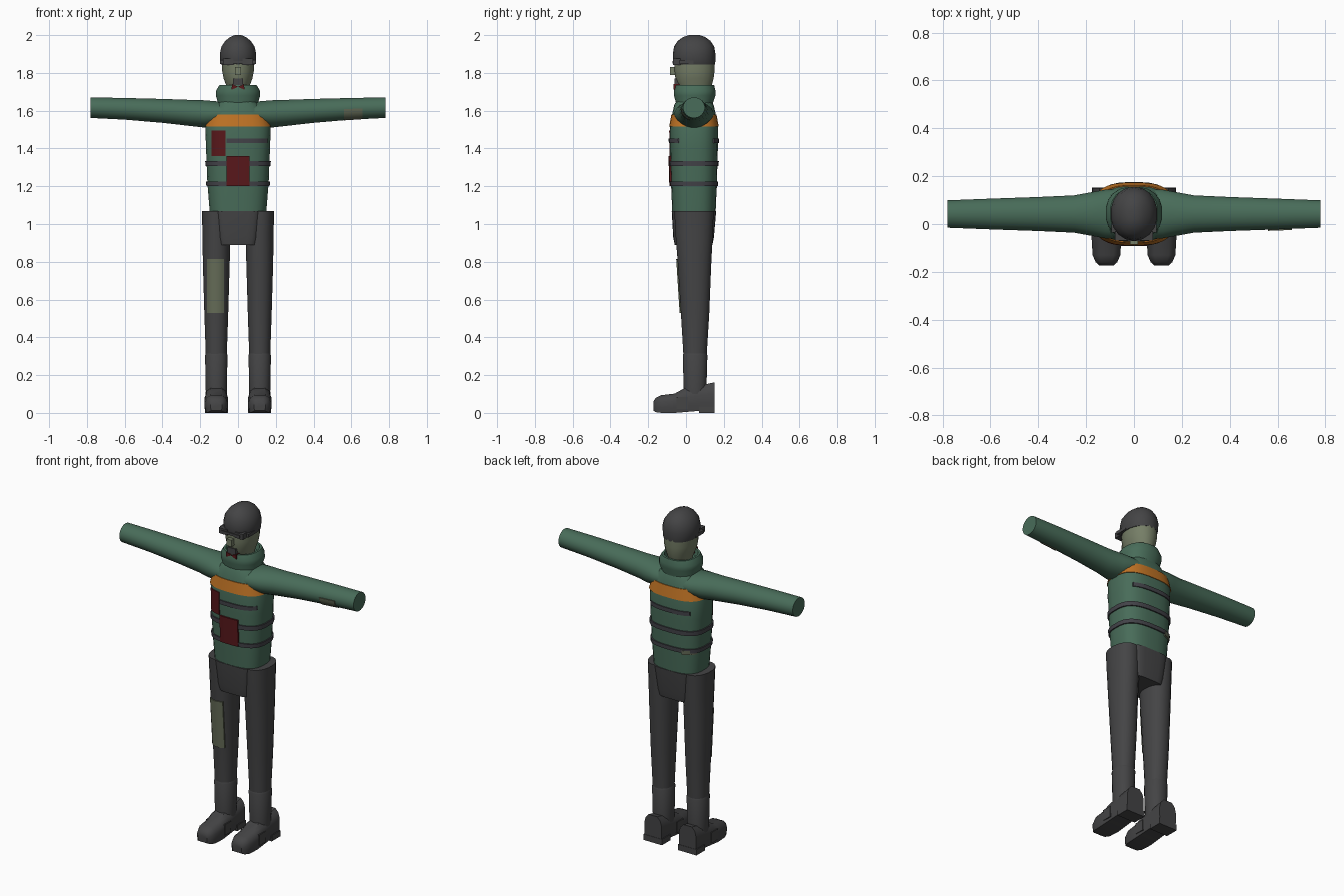
import bpy, bmesh, math

if "Cube" in bpy.data.objects:
    bpy.data.objects.remove(bpy.data.objects["Cube"])

def material(name, rgb):
    m = bpy.data.materials.new(name)
    m.diffuse_color = (*rgb, 1)
    m.use_nodes = True
    m.node_tree.nodes["Principled BSDF"].inputs["Base Color"].default_value = m.diffuse_color
    return m

GREEN = material("jacket green", (0.065, 0.15, 0.1))
GREY = material("dark grey", (0.058, 0.058, 0.06))
ORANGE = material("orange band", (0.52, 0.17, 0.018))
RED = material("dark red", (0.1, 0.009, 0.011))
FACE = material("pale olive", (0.18, 0.21, 0.135))
PATCH = material("patch olive", (0.135, 0.155, 0.1))
STRAP = material("strap grey", (0.055, 0.055, 0.065))
CY = 0.042  # body centre line in depth

def finish(name, bm, mat, angle=40):
    bmesh.ops.recalc_face_normals(bm, faces=bm.faces)
    me = bpy.data.meshes.new(name)
    bm.to_mesh(me)
    bm.free()
    me.materials.append(mat)
    ob = bpy.data.objects.new(name, me)
    bpy.context.collection.objects.link(ob)
    bpy.ops.object.select_all(action='DESELECT')
    ob.select_set(True)
    bpy.context.view_layer.objects.active = ob
    bpy.ops.object.shade_smooth_by_angle(angle=math.radians(angle))
    return ob

def skin(name, rings, mat, angle=40, cap=True):
    """Bridge closed rings of points into a tube."""
    bm = bmesh.new()
    vs = [[bm.verts.new(p) for p in r] for r in rings]
    n = len(vs[0])
    for a, b in zip(vs, vs[1:]):
        for i in range(n):
            j = (i + 1) % n
            bm.faces.new((a[i], a[j], b[j], b[i]))
    if cap:
        bm.faces.new(vs[0])
        bm.faces.new(vs[-1])
    return finish(name, bm, mat, angle)

def oval(hu, hv, e, segs):
    """Superellipse outline; e = 2 is a plain ellipse."""
    pts = []
    for i in range(segs):
        t = 2 * math.pi * (i + 0.5) / segs
        c, s = math.cos(t), math.sin(t)
        pts.append((hu * math.copysign(abs(c) ** (2 / e), c),
                    hv * math.copysign(abs(s) ** (2 / e), s)))
    return pts

def column(name, secs, mat, e=2, segs=20, angle=40):
    """Upright tube; each section is z, centre x, centre y, half x, half y."""
    return skin(name, [[(cx + u, cy + v, z) for u, v in oval(hx, hy, e, segs)]
                       for z, cx, cy, hx, hy in secs], mat, angle)

def box(name, x, y, z, mat):
    ring = [(x[0], y[0]), (x[1], y[0]), (x[1], y[1]), (x[0], y[1])]
    return skin(name, [[(a, b, h) for a, b in ring] for h in z], mat, 20)

# Torso outline, shared by the jacket, band, straps and pockets
BODY = [(1.06, .150, .115), (1.22, .163, .122), (1.40, .170, .127),
        (1.515, .174, .128), (1.58, .155, .116), (1.63, .115, .105), (1.655, .09, .09)]
EXP = 2.8

def body_at(z):
    for (z0, a0, b0), (z1, a1, b1) in zip(BODY, BODY[1:]):
        if z <= z1:
            f = (z - z0) / (z1 - z0)
            return a0 + f * (a1 - a0), b0 + f * (b1 - b0)

def body_band(name, z0, z1, off, mat):
    secs = []
    for z, o in ((z0, -.004), (z0, off), (z1, off), (z1, -.004)):
        a, b = body_at(z)
        secs.append((z, 0, CY, a + o, b + o))
    return column(name, secs, mat, EXP, 28)

def body_plate(name, x0, x1, z0, z1, mat, side=-1, off=.006):
    """Thin plate wrapped on the front (-1) or back (1) of the torso."""
    rings = []
    for i in range(9):
        x = x0 + (x1 - x0) * i / 8
        ring = []
        for z, o in ((z0, -.004), (z0, off), (z1, off), (z1, -.004)):
            a, b = body_at(z)
            y = (b * max(0, 1 - abs(x / a) ** EXP) ** (1 / EXP)) + o
            ring.append((x, CY + side * y, z))
        rings.append(ring)
    return skin(name, rings, mat)

column("jacket_torso", [(z, 0, CY, a, b) for z, a, b in BODY], GREEN, EXP, 28)
body_band("chest_band", 1.515, 1.58, .004, ORANGE)
body_band("middle_strap", 1.307, 1.333, .007, STRAP)
body_band("lower_strap", 1.2, 1.224, .007, STRAP)
body_plate("upper_front_strap", -.06, .155, 1.428, 1.452, STRAP)
body_plate("upper_back_strap", -.13, .13, 1.428, 1.452, STRAP, 1)
body_plate("chest_pocket", -.14, -.065, 1.36, 1.495, RED)
body_plate("belly_pocket", -.06, .06, 1.2, 1.36, RED, off=.009)
body_plate("back_patch", -.15, -.085, 1.19, 1.215, PATCH, 1, .009)

# Collar with an inner lip
column("collar", [(1.60, 0, .045, .115, .098), (1.645, 0, .045, .108, .1),
                  (1.68, 0, .046, .119, .111), (1.705, 0, .046, .118, .111),
                  (1.735, 0, .046, .1, .104), (1.735, 0, .046, .088, .092),
                  (1.70, 0, .046, .08, .085)], GREEN, 2.3, 20)

# Head and helmet
column("head", [(1.68, 0, .05, .05, .065), (1.725, 0, .047, .06, .088),
                (1.77, 0, .045, .077, .102), (1.81, 0, .045, .085, .107),
                (1.86, 0, .045, .086, .108)], FACE, 2.1, 20)
column("helmet", [(1.845, 0, .045, .09, .108), (1.86, 0, .043, .095, .112),
                  (1.90, 0, .043, .098, .113), (1.94, 0, .043, .089, .106),
                  (1.97, 0, .043, .068, .086), (1.99, 0, .043, .042, .058),
                  (2.0, 0, .043, .018, .028)], GREY, 2.1, 18)
box("nose", (-.016, .016), (-.085, -.03), (1.79, 1.83), FACE)
box("goggle_bridge", (-.06, .06), (-.072, -.04), (1.85, 1.864), GREY)
box("beard", (-.026, .026), (-.062, -.02), (1.735, 1.77), GREY)
for s in (-1, 1):
    box("goggle_lens", sorted((s * .025, s * .08)), (-.068, -.03), (1.842, 1.875), GREY)
    box("goggle_arm", sorted((s * .07, s * .094)), (-.035, .04), (1.848, 1.868), GREY)
    # Neckerchief ends
    skin("neckerchief", [[(0, y, 1.728), (s * .032, y, 1.74), (s * .034, y, 1.712),
                          (s * .012, y, 1.72)] for y in (-.066, -.03)], RED, 20)

# Arms: x, centre z, half depth, half height
ARM = [(.03, 1.585, .108, .055), (.12, 1.583, .103, .068), (.18, 1.583, .092, .073),
       (.25, 1.588, .079, .070), (.40, 1.599, .072, .064), (.60, 1.61, .065, .058),
       (.78, 1.616, .058, .055)]
for s in (-1, 1):
    skin("sleeve", [[(s * x, CY + u, cz + v) for u, v in oval(hy, hz, 2, 20)]
                    for x, cz, hy, hz in ARM], GREEN)

# Sleeve patch wrapped on the lower front of one arm
rings = []
for x, cz, hy, hz in ((.56, 1.608, .0665, .0592), (.66, 1.6125, .0628, .057)):
    ring = []
    for o, degs in ((.004, range(180, 251, 14)), (-.004, range(250, 179, -14))):
        for d in degs:
            t = math.radians(d)
            ring.append((x, CY + (hy + o) * math.cos(t), cz + (hz + o) * math.sin(t)))
    rings.append(ring)
skin("sleeve_patch", rings, PATCH)

# Trouser seat
column("trouser_seat", [(.89, 0, .04, .1, .1), (.93, 0, .04, .108, .108),
                        (1.07, 0, .042, .125, .118)], GREY, 5, 24)

# Legs: z, centre x, centre y, half x, half y
LEG = [(.1, .115, .048, .054, .058), (.3, .115, .048, .056, .062),
       (.53, .115, .048, .064, .076), (.8, .115, .045, .072, .09),
       (.95, .114, .043, .075, .1), (1.07, .116, .042, .076, .105)]
# Boot: y, half width, sole z, top z
BOOT = [(-.173, .03, .012, .06), (-.16, .045, .004, .08), (-.13, .058, 0, .094),
        (-.06, .062, 0, .102), (-.01, .06, .004, .13), (.06, .058, .01, .142),
        (.15, .058, .01, .162)]
for s in (-1, 1):
    column("trouser_leg", [(z, s * x, y, a, b) for z, x, y, a, b in LEG], GREY, 2.2, 20)
    column("boot_shaft", [(.1, s * .115, .048, .056, .06), (.305, s * .115, .048, .06, .066),
                          (.315, s * .115, .048, .056, .062)], GREY, 2.2, 20)
    skin("boot", [[(s * .115 + w * k, y, lo + (hi - lo) * h) for k, h in
                   ((-.92, 0), (-1, .3), (-1, .62), (-.85, .85), (-.5, 1), (.5, 1),
                    (.85, .85), (1, .62), (1, .3), (.92, 0))]
                  for y, w, lo, hi in BOOT], GREY, 35)
    box("boot_heel", (s * .115 - .061, s * .115 + .061), (.07, .152), (0, .035), GREY)
    box("boot_toe_strap", (s * .115 - .063, s * .115 + .063), (-.05, .01), (.02, .085), GREY)

# Thigh pad wrapped on the front of one leg
rings = []
for z, cy, hx, hy in ((.53, .048, .064, .076), (.8, .045, .072, .09), (.815, .0448, .0723, .091)):
    pts = []
    for o, order in ((.006, range(9)), (-.004, range(8, -1, -1))):
        for i in order:
            x = -.05 + .09 * i / 8
            y = hy * (1 - abs(x / hx) ** 2.2) ** (1 / 2.2) + o
            pts.append((-.115 + x, cy - y, z))
    rings.append(pts)
skin("thigh_pad", rings, PATCH)
